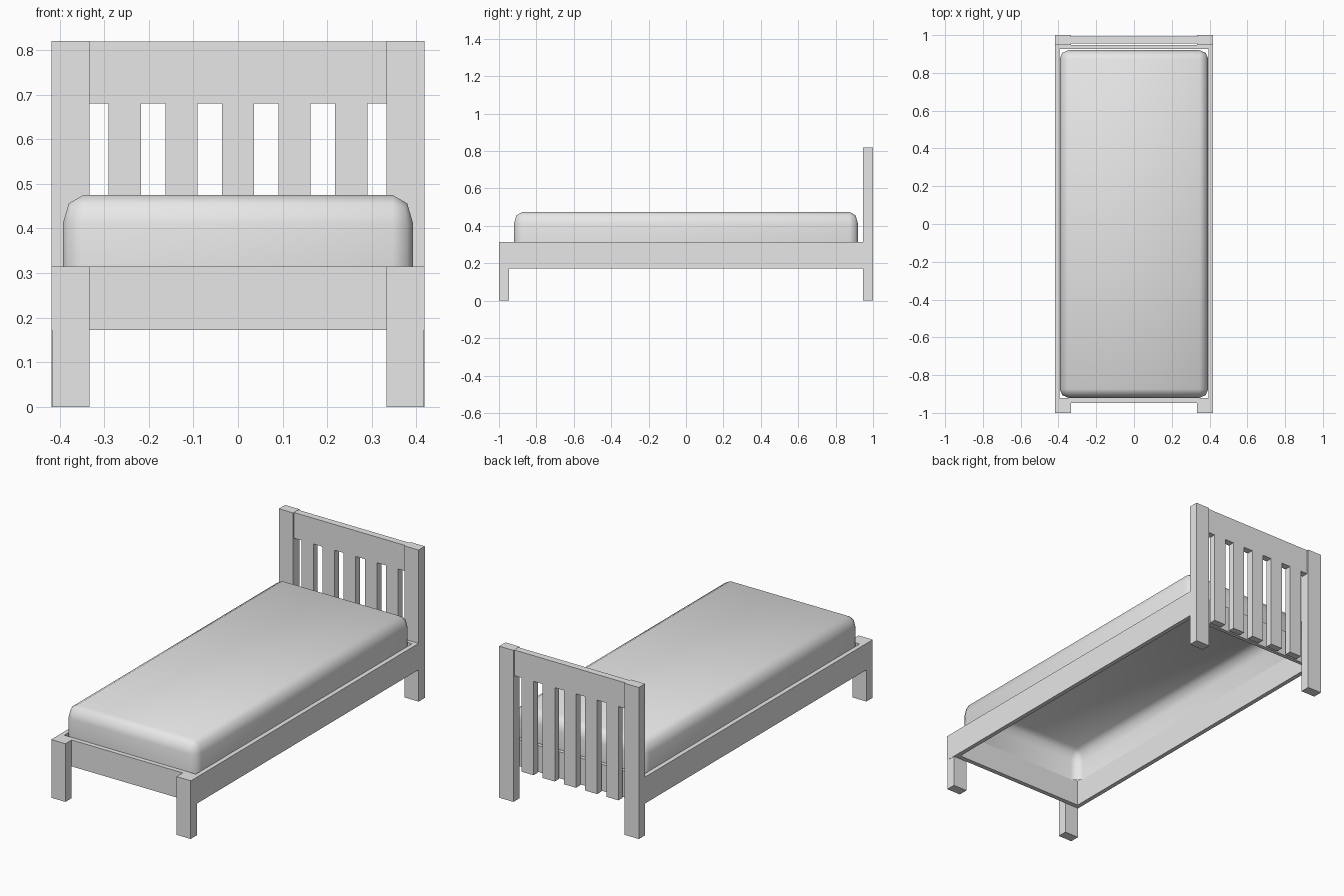
import bpy, bmesh
from mathutils import Matrix, Vector

cube = bpy.data.objects.get("Cube")
if cube:
    bpy.data.objects.remove(cube, do_unlink=True)

grey = bpy.data.materials.new("plain grey")
grey.use_nodes = True
grey.diffuse_color = (0.8, 0.8, 0.8, 1)
grey.node_tree.nodes["Principled BSDF"].inputs["Base Color"].default_value = (0.8, 0.8, 0.8, 1)


def add_object(name, bm):
    mesh = bpy.data.meshes.new(name)
    bm.to_mesh(mesh)
    bm.free()
    mesh.materials.append(grey)
    obj = bpy.data.objects.new(name, mesh)
    bpy.context.collection.objects.link(obj)
    return obj


def box_mesh(x, y, z):
    """Box from three (low, high) ranges."""
    bm = bmesh.new()
    bmesh.ops.create_cube(bm, size=1)
    for v in bm.verts:
        v.co = Vector([r[0] if c < 0 else r[1] for c, r in zip(v.co, (x, y, z))])
    return bm


def box(name, x, y, z):
    return add_object(name, box_mesh(x, y, z))


HALF_W = 0.418        # outside of the frame
POST_IN = 0.333       # inner side of the posts
RAIL_IN = 0.394       # inner side of the side rails
RAIL_Z = (0.172, 0.315)
HEAD_Y = (0.955, 0.992)

# Posts and side rails, mirrored left and right
for side, s in (("left", 1), ("right", -1)):
    def span(a, b):
        return tuple(sorted((s * a, s * b)))
    box("front_leg_" + side, span(POST_IN, HALF_W - 0.001), (-1, -0.947), (0, RAIL_Z[1]))
    box("head_post_" + side, span(POST_IN, HALF_W), (0.947, 1), (0, 0.82))
    box("side_rail_" + side, span(RAIL_IN, HALF_W), (-0.9995, 0.948), RAIL_Z)

# Cross rails at foot and head
box("foot_rail", (-RAIL_IN, RAIL_IN), (-0.947, -0.922), RAIL_Z)
box("head_rail", (-RAIL_IN, RAIL_IN), (0.926, 0.947), RAIL_Z)

# Headboard panel and slats
box("headboard_top", (-POST_IN, POST_IN), HEAD_Y, (0.68, 0.819))
for i in range(5):
    cx = (i - 2) * 0.127
    box(f"headboard_slat_{i + 1}", (cx - 0.036, cx + 0.036), HEAD_Y, (RAIL_Z[0], 0.68))

# Mattress: rounded shell, open underneath
bm = box_mesh((-0.393, 0.393), (-0.92, 0.92), (0, 0.12))
bottom = [f for f in bm.faces if f.normal.z < -0.5 or f.calc_center_median().z < 0.001]
bmesh.ops.delete(bm, geom=bottom, context="FACES_ONLY")
edges = [e for e in bm.edges if not e.is_boundary]
bmesh.ops.bevel(bm, geom=edges, offset=0.046, offset_type="OFFSET", segments=2,
                profile=0.5, affect="EDGES")
bmesh.ops.transform(bm, verts=bm.verts,
                    matrix=Matrix.Translation((0, 0, 0.307)) @ Matrix.Diagonal((1, 1, 1.4, 1)))
for f in bm.faces:
    f.smooth = True
add_object("mattress", bm)
